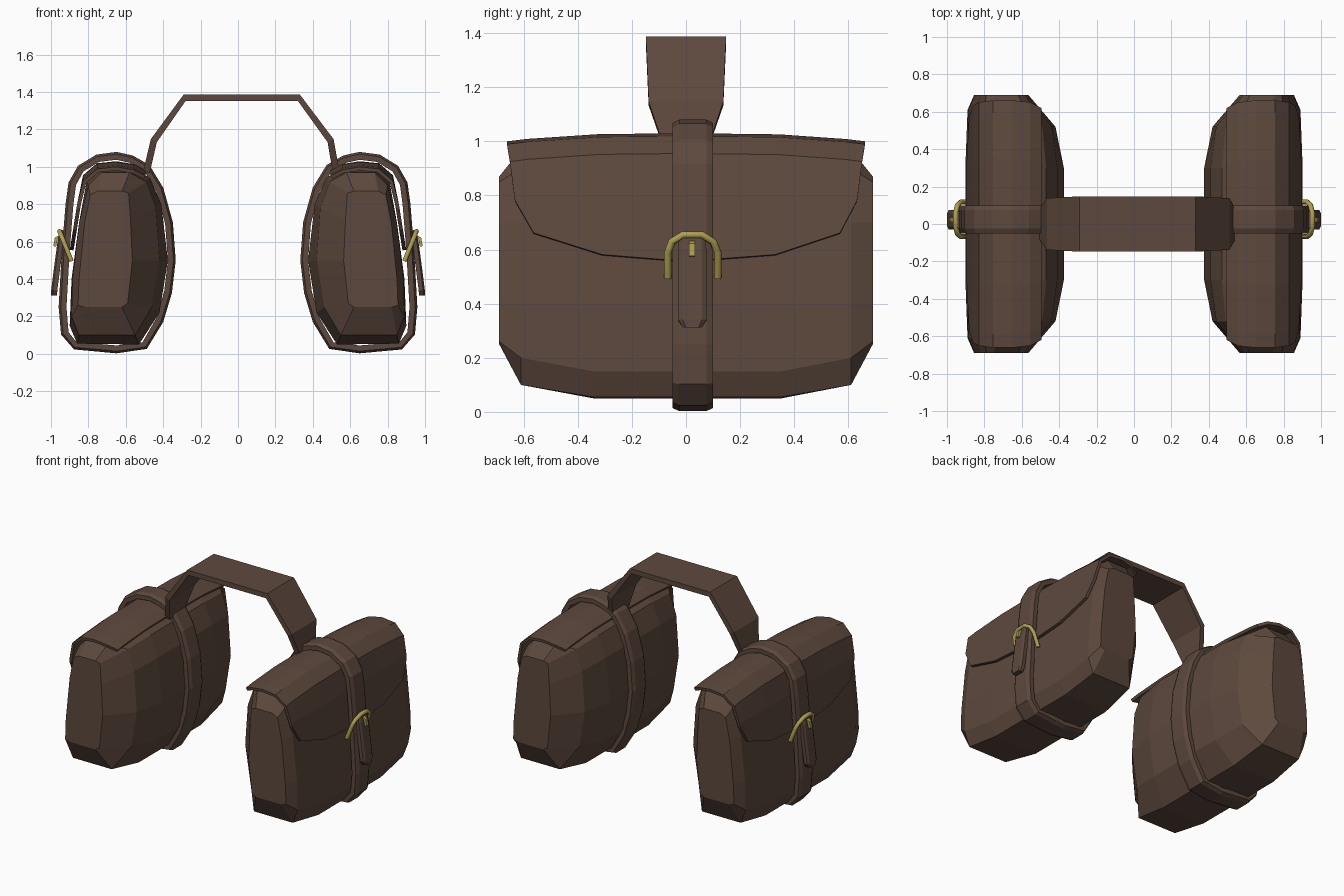
import bpy, bmesh
from mathutils import Vector

if "Cube" in bpy.data.objects:
    bpy.data.objects.remove(bpy.data.objects["Cube"])


def material(name, rgb):
    m = bpy.data.materials.new(name)
    m.diffuse_color = (*rgb, 1)
    m.use_nodes = True
    m.node_tree.nodes["Principled BSDF"].inputs["Base Color"].default_value = m.diffuse_color
    return m


LEATHER = material("leather", (0.11, 0.066, 0.047))
BRASS = material("brass", (0.43, 0.35, 0.085))


def finish(name, bm, mat, mirror=True, solid=0):
    bmesh.ops.remove_doubles(bm, verts=bm.verts, dist=0.001)
    bmesh.ops.recalc_face_normals(bm, faces=bm.faces)
    me = bpy.data.meshes.new(name)
    bm.to_mesh(me)
    bm.free()
    me.materials.append(mat)
    ob = bpy.data.objects.new(name, me)
    bpy.context.collection.objects.link(ob)
    if solid:
        s = ob.modifiers.new("Thickness", 'SOLIDIFY')
        s.thickness, s.offset = solid, 0
    if mirror:
        ob.modifiers.new("Mirror", 'MIRROR')
    return ob


def loft(rings, ring_closed=True, path_closed=False, caps=True):
    bm = bmesh.new()
    rows = [[bm.verts.new(p) for p in r] for r in rings]
    n, m = len(rows), len(rows[0])
    for i in range(n if path_closed else n - 1):
        a, b = rows[i], rows[(i + 1) % n]
        for j in range(m if ring_closed else m - 1):
            k = (j + 1) % m
            bm.faces.new((a[j], a[k], b[k], b[j]))
    if caps and ring_closed and not path_closed:
        bm.faces.new(rows[0])
        bm.faces.new(rows[-1])
    return bm


def sweep(path, section, widths=None, closed=False, y0=0.0):
    """Sweep a (width, height) section along an x-z path."""
    rings, n = [], len(path)
    for i, (x, z) in enumerate(path):
        p = path[(i - 1) % n] if closed or i else path[0]
        q = path[(i + 1) % n] if closed or i < n - 1 else path[-1]
        t = Vector((q[0] - p[0], q[1] - p[1])).normalized()
        w = widths[i] if widths else 1
        rings.append([(x - t.y * h, y0 + s * w, z + t.x * h) for s, h in section])
    return loft(rings, path_closed=closed)


# Bag body: x-z cross-sections for the middle, shoulder and end
mid = [(.375, .5), (.41, .8), (.47, .94), (.57, 1.0), (.74, 1.0), (.81, .92),
       (.85, .7), (.89, .4), (.9, .15), (.86, .055), (.53, .05), (.42, .22)]
shoulder = [(.42, .5), (.44, .78), (.49, .92), (.58, .97), (.73, .97), (.8, .9),
            (.85, .7), (.885, .4), (.89, .2), (.85, .1), (.55, .1), (.46, .25)]
end = [(.565, .5), (.575, .72), (.585, .86), (.62, .87), (.75, .87), (.79, .85),
       (.82, .7), (.85, .4), (.855, .26), (.82, .25), (.62, .25), (.59, .27)]


def body_ring(pts, y, inner_y=None):
    s = 1 if y > 0 else -1
    return [(x, s * inner_y if inner_y and x < .5 else y, z) for x, z in pts]


finish("bag_body", loft([
    body_ring(end, -.69), body_ring(shoulder, -.61, .52), body_ring(mid, -.34, .3),
    body_ring(mid, .35, .3), body_ring(shoulder, .61, .52), body_ring(end, .69)]), LEATHER)

# Flap: leather sheet over the top, with a curved lower edge
profile = [(.5, .975, .62), (.56, 1.005, .65), (.65, 1.02, .66), (.75, 1.01, .66),
           (.82, .95, .65), (.85, .8, .635)]
columns = [(-1, .78), (-.89, .66), (-.49, .58), (0, .555), (.52, .58), (.9, .66), (1, .78)]
rings = []
for f, low in columns:
    drop = .03 * abs(f) ** 3
    col = [(x, f * w, z - (drop if z > .9 else 0)) for x, z, w in profile]
    col.append((.85 + (.8 - low) * .16, f * .632, low))
    rings.append(col)
finish("bag_flap", loft(rings, ring_closed=False), LEATHER, solid=.02)

# Strap running all around each bag
loop = [(.355, .5), (.37, .7), (.42, .88), (.49, .995), (.57, 1.04), (.65, 1.058),
        (.75, 1.045), (.84, .99), (.885, .91), (.9, .8), (.92, .55), (.937, .25),
        (.925, .11), (.87, .045), (.65, .025), (.5, .045), (.42, .18), (.375, .33)]
band = [(-.075, -.02), (-.075, .01), (-.05, .022), (.05, .022), (.075, .01), (.075, -.02)]
finish("bag_strap", sweep(loop, band, closed=True, y0=.025), LEATHER)

# Loose strap tail below the buckle
tail = [(.932, .66), (.948, .6), (.968, .45), (.982, .34), (.983, .312)]
tail_band = [(-.052, -.016), (-.052, .008), (-.036, .017),
             (.036, .017), (.052, .008), (.052, -.016)]
finish("strap_tail", sweep(tail, tail_band, [.9, 1, 1, 1, .65], y0=.023), LEATHER)

# Buckle prong
prong = [(.955, .625), (.972, .618), (.98, .575)]
finish("buckle_prong", sweep(prong, [(-.011, -.008), (-.011, .008), (.011, .008),
                                     (.011, -.008)], y0=.023), BRASS)

# Arched buckles, one on each bag
cu = bpy.data.curves.new("buckles", 'CURVE')
cu.dimensions = '3D'
cu.bevel_depth, cu.bevel_resolution, cu.use_fill_caps = .014, 1, True
arch = [(-.067, .495), (-.067, .59), (-.052, .63), (-.01, .655),
        (.058, .655), (.1, .63), (.117, .59), (.117, .495)]
for side in (1, -1):
    sp = cu.splines.new('POLY')
    sp.points.add(len(arch) - 1)
    for pt, (y, z) in zip(sp.points, arch):
        pt.co = (side * (.89 + (z - .495) * .4), y, z, 1)
cu.materials.append(BRASS)
bpy.context.collection.objects.link(bpy.data.objects.new("buckles", cu))

# Carrying band joining both bags
handle = [(-.49, .97), (-.45, 1.14), (-.285, 1.37), (.325, 1.37), (.495, 1.14), (.525, .97)]
flat = [(-1, -.018), (-1, .018), (1, .018), (1, -.018)]
finish("carrying_band", sweep(handle, flat, [.08, .138, .148, .148, .138, .08]),
       LEATHER, mirror=False)
